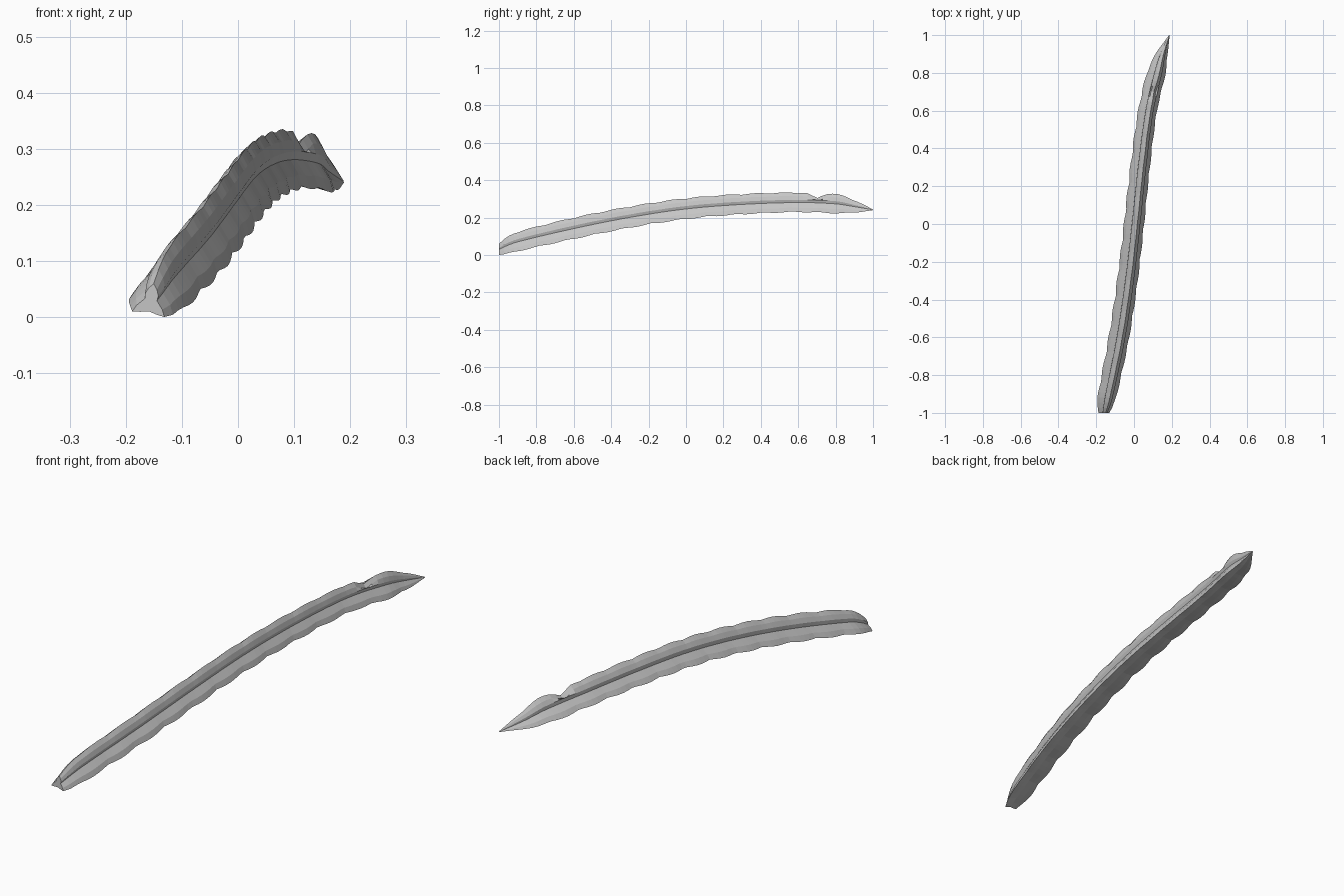
import bpy
import bmesh
import math
from mathutils import Matrix, Vector

cube = bpy.data.objects.get("Cube")
if cube:
    bpy.data.objects.remove(cube, do_unlink=True)

# One grey for the whole horn
grey = bpy.data.materials.new("plain grey")
grey.use_nodes = True
colour = (0.56, 0.56, 0.56, 1)
grey.diffuse_color = colour
grey.node_tree.nodes["Principled BSDF"].inputs["Base Color"].default_value = colour

# Centre line and thickness: y, x, z, size
STATIONS = [
    (-1.0, -0.16, 0.031, 0.058),
    (-0.96, -0.152, 0.052, 0.085),
    (-0.9, -0.14, 0.074, 0.1),
    (-0.6, -0.08, 0.145, 0.109),
    (-0.3, -0.035, 0.205, 0.109),
    (0.0, 0.0, 0.25, 0.107),
    (0.3, 0.032, 0.274, 0.104),
    (0.6, 0.072, 0.284, 0.1),
    (0.8, 0.118, 0.277, 0.099),
    (0.9, 0.146, 0.261, 0.064),
    (1.0, 0.187, 0.242, 0.004),
]

# Half of the three-lobed cross-section, from ridge to belly
HALF = [(0, 0.5), (0.13, 0.34), (0.21, 0.15), (0.19, 0.0),
        (0.4, -0.24), (0.5, -0.45), (0.25, -0.42), (0, -0.36)]
SECTION = HALF + [(-x, z) for x, z in HALF[-2:0:-1]]
ROLL = Matrix.Rotation(math.radians(-10), 2)


def slope(i, k):
    a, b = STATIONS[max(i - 1, 0)], STATIONS[min(i + 1, len(STATIONS) - 1)]
    return (b[k] - a[k]) / (b[0] - a[0])


def along(y):
    """Smoothly interpolated x, z and size at y."""
    i = max(j for j in range(len(STATIONS) - 1) if STATIONS[j][0] <= y)
    a, b = STATIONS[i], STATIONS[i + 1]
    h = b[0] - a[0]
    t = (y - a[0]) / h
    return [(1 + 2 * t) * (1 - t) ** 2 * a[k] + t * (1 - t) ** 2 * h * slope(i, k)
            + t * t * (3 - 2 * t) * b[k] + t * t * (t - 1) * h * slope(i + 1, k)
            for k in (1, 2, 3)]


def ring_point(y, px, pz):
    x, z, size = along(y)
    # Rounded humps on the lobes, staggered between ridge and edges
    lobe = min(1, (px * px + pz * pz) / 0.25)
    phase = 0.0 if pz > 0 else (0.8 if px > 0 else 1.7)
    fade = min(1, (y + 1) / 0.06, (1 - y) / 0.1)
    hump = abs(math.sin(math.pi * y / 0.15 + phase)) - 0.6
    grow = 1 + 0.12 * lobe * fade * hump
    # Small nick in the ridge near the tip
    if pz > 0.3:
        pz -= 0.28 * math.exp(-((y - 0.7) / 0.035) ** 2)
    p = ROLL @ Vector((px, pz)) * grow
    return (x + size * (p.x + 0.08), y, z + size * p.y)


# Horn: rings swept along the centre line, closed at both ends
RINGS = 74
bm = bmesh.new()
rings = []
for r in range(RINGS + 1):
    y = -1 + 2 * r / RINGS
    rings.append([bm.verts.new(ring_point(y, px, pz)) for px, pz in SECTION])
count = len(SECTION)
for a, b in zip(rings, rings[1:]):
    for j in range(count):
        k = (j + 1) % count
        bm.faces.new((a[j], a[k], b[k], b[j]))
bm.faces.new(rings[0])
bm.faces.new(rings[-1])
bmesh.ops.recalc_face_normals(bm, faces=bm.faces)

mesh = bpy.data.meshes.new("horn")
bm.to_mesh(mesh)
bm.free()
mesh.materials.append(grey)
horn = bpy.data.objects.new("horn", mesh)
bpy.context.scene.collection.objects.link(horn)
